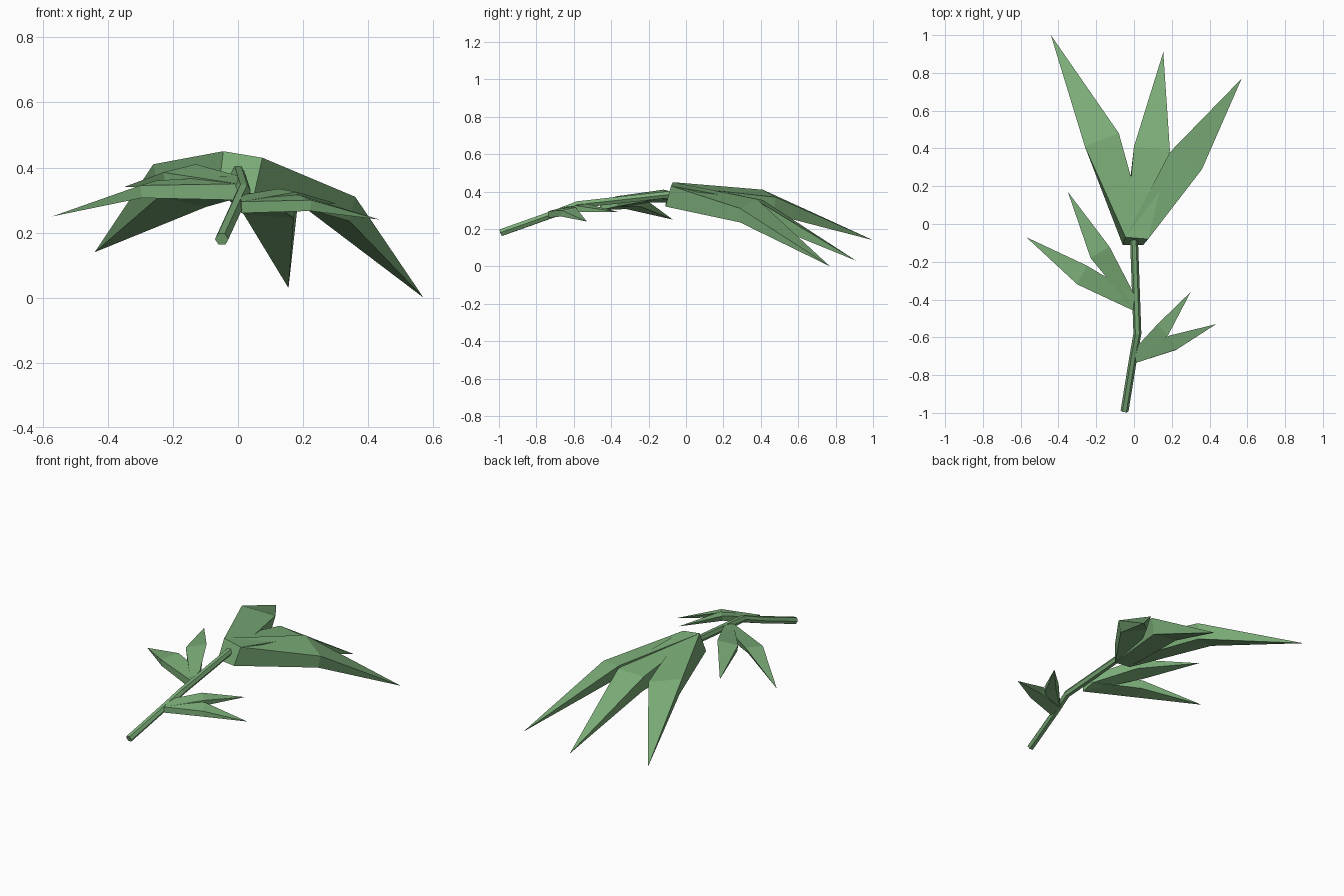
import bpy, bmesh, math
from mathutils import Vector as V

if "Cube" in bpy.data.objects:
    bpy.data.objects.remove(bpy.data.objects["Cube"])

mat = bpy.data.materials.new("leaf_green")
mat.diffuse_color = (0.2, 0.42, 0.19, 1)
mat.use_nodes = True
mat.node_tree.nodes["Principled BSDF"].inputs["Base Color"].default_value = mat.diffuse_color


def loft(name, rings, tip=None):
    """Skin equal-sided rings; close with a cap or with a pointed tip."""
    bm = bmesh.new()
    vs = [[bm.verts.new(p) for p in r] for r in rings]
    n = len(vs[0])
    for a, b in zip(vs, vs[1:]):
        for i in range(n):
            j = (i + 1) % n
            bm.faces.new((a[i], a[j], b[j], b[i]))
    bm.faces.new(vs[0])
    if tip:
        t = bm.verts.new(tip)
        for i in range(n):
            bm.faces.new((vs[-1][i], vs[-1][(i + 1) % n], t))
    else:
        bm.faces.new(vs[-1])
    bmesh.ops.recalc_face_normals(bm, faces=bm.faces)
    me = bpy.data.meshes.new(name)
    bm.to_mesh(me)
    bm.free()
    me.materials.append(mat)
    ob = bpy.data.objects.new(name, me)
    bpy.context.collection.objects.link(ob)
    return ob


def leaf(name, base, left, right, tip, drop, inset=0.1):
    """Boxy leaf: base ring, wide middle ring (top edge given), pointed tip."""
    l, r, d = V(left), V(right), V((0, -0.01, -drop))
    mid = [l, r, r.lerp(l, inset) + d, l.lerp(r, inset) + d]
    loft(name, [[V(p) for p in base], mid], tip)


# Bent six-sided stem
path = [V(p) for p in ((-.05, -.99, .18), (-.003, -.70, .283),
                       (.018, -.58, .33), (0, -.08, .385))]
rings = []
for i, p in enumerate(path):
    t = (path[min(i + 1, 3)] - path[max(i - 1, 0)]).normalized()
    side = t.cross(V((0, 0, 1))).normalized()
    up = side.cross(t)
    rings.append([p + 0.021 * (side * math.cos(k * math.pi / 3) + up * math.sin(k * math.pi / 3))
                  for k in range(6)])
loft("stem", rings)

# Three large leaves at the stem end
end = [(-.045, -.07, .45), (.075, -.08, .43), (.05, -.11, .32), (-.06, -.11, .33)]
leaf("end_leaf_left", end, (-.26, .41, .41), (-.08, .48, .37), (-.44, 1.0, .14), .095)
leaf("end_leaf_middle", end, (0, .41, .355), (.19, .39, .345), (.155, .91, .03), .1)
leaf("end_leaf_right", end, (.19, .38, .36), (.36, .29, .31), (.57, .77, 0), .08)

# Pair of small leaves on the left side
lb = [(.0, -.46, .35), (.0, -.37, .375), (.0, -.37, .32), (.0, -.46, .30)]
leaf("left_leaf_outer", lb, (-.30, -.32, .345), (-.25, -.22, .36), (-.57, -.07, .25), .04)
leaf("left_leaf_inner", lb, (-.23, -.18, .385), (-.13, -.12, .41), (-.35, .17, .34), .045)

# Pair of small leaves on the right side
rb = [(.005, -.66, .315), (.01, -.735, .295), (.01, -.735, .26), (.005, -.66, .275)]
leaf("right_leaf_outer", rb, (.19, -.59, .315), (.225, -.665, .30), (.435, -.53, .24), .035)
leaf("right_leaf_inner", rb, (.125, -.53, .335), (.18, -.59, .325), (.30, -.36, .29), .035)
